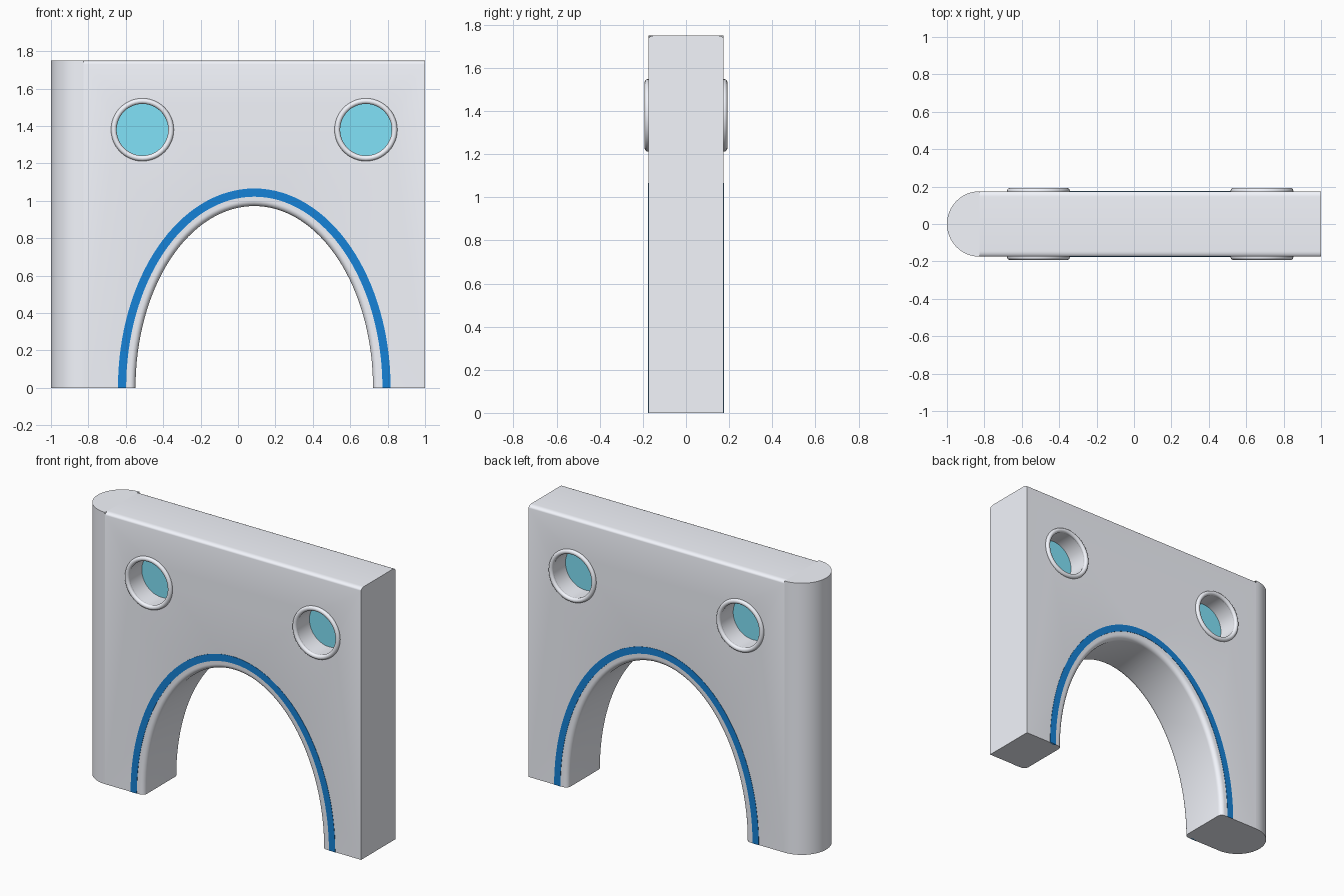
import bpy, bmesh
from math import sin, cos, pi

if "Cube" in bpy.data.objects:
    bpy.data.objects.remove(bpy.data.objects["Cube"])

T, H = 0.175, 1.75           # half thickness, height
SPLIT = -0.825               # where the rounded end begins
ARCH_X, ARCH_A, ARCH_B = 0.087, 0.635, 0.972
PORTS, PORT_Z, PORT_R = (-0.511, 0.684), 1.38, 0.14
R = 0.03                     # soft edge of the opening


def material(name, color):
    m = bpy.data.materials.new(name)
    m.diffuse_color = (*color, 1)
    m.use_nodes = True
    m.node_tree.nodes["Principled BSDF"].inputs["Base Color"].default_value = m.diffuse_color
    return m


pale = material("pale_stone", (0.90, 0.92, 0.98))
blue = material("band_blue", (0.008, 0.225, 0.68))
cyan = material("window_glass", (0.22, 0.76, 0.94))


def smooth(ob, mat):
    bpy.ops.object.select_all(action='DESELECT')
    ob.select_set(True)
    bpy.context.view_layer.objects.active = ob
    bpy.ops.object.shade_smooth_by_angle()
    ob.data.materials.append(mat)


def finish(name, bm, mat):
    bmesh.ops.recalc_face_normals(bm, faces=bm.faces)
    me = bpy.data.meshes.new(name)
    bm.to_mesh(me)
    bm.free()
    ob = bpy.data.objects.new(name, me)
    bpy.context.collection.objects.link(ob)
    smooth(ob, mat)


def arch(grow, n=64):
    """Half ellipse from the right foot to the left foot."""
    return [(ARCH_X + (ARCH_A + grow) * cos(pi * i / n),
             (ARCH_B + grow) * sin(pi * i / n)) for i in range(n + 1)]


def loft(bm, layers, skip=()):
    """Bridge closed (x, z) loops placed at successive y; return first and last."""
    loops = [[bm.verts.new((x, y, z)) for x, z in pts] for y, pts in layers]
    n = len(loops[0])
    for a, b in zip(loops, loops[1:]):
        for i in range(n):
            if i not in skip:
                j = (i + 1) % n
                bm.faces.new((a[i], a[j], b[j], b[i]))
    return loops[0], loops[-1]


def cap(bm, loops):
    """Fill a flat face with holes."""
    edges = []
    for lp in loops:
        for i, v in enumerate(lp):
            w = lp[(i + 1) % len(lp)]
            edges.append(bm.edges.get((v, w)) or bm.edges.new((v, w)))
    bmesh.ops.triangle_fill(bm, edges=edges, use_beauty=True, normal=(0, 1, 0))


# Wall with arched opening, softened edges and two round holes
def outline(ins):
    top = H - ins * 0.6
    return [(SPLIT, 0), (SPLIT, top), (1, top), (1, 0)] + arch(ins)


steps = [i * pi / 12 for i in range(7)]
front = [(-T + R * (1 - sin(a)), outline(R * (1 - cos(a)))) for a in reversed(steps)]
back = [(-y, pts) for y, pts in reversed(front)]
bm = bmesh.new()
ends = [loft(bm, front + back, skip=(0,))]
for px in PORTS:
    circle = [(px + PORT_R * cos(i * pi / 24), PORT_Z + PORT_R * sin(i * pi / 24))
              for i in range(48)]
    ends.append(loft(bm, [(-T, circle), (T, circle)]))
for side in (0, 1):
    cap(bm, [e[side] for e in ends])
finish("arched_wall", bm, pale)

# Half-round end of the wall
bm = bmesh.new()
rings = [[bm.verts.new((SPLIT - T * sin(pi * i / 32), -T * cos(pi * i / 32), z))
          for i in range(33)] for z in (0, H)]
for i in range(32):
    bm.faces.new((rings[0][i], rings[0][i + 1], rings[1][i + 1], rings[1][i]))
for r in rings:
    bm.faces.new(r)
finish("rounded_end", bm, pale)

# Blue bands around the arch, front and back
for name, s in (("front", -1), ("back", 1)):
    band = arch(0.094) + arch(0.05)[::-1]
    n = len(band)
    bm = bmesh.new()
    a, b = loft(bm, [(s * (T - 0.01), band), (s * (T + 0.002), band)])
    for i in range(n // 2 - 1):
        bm.faces.new((b[i], b[i + 1], b[n - 2 - i], b[n - 1 - i]))
    finish(name + "_arch_band", bm, blue)

# Round windows: glass and rims on both faces
for px in PORTS:
    bpy.ops.mesh.primitive_cylinder_add(vertices=48, radius=PORT_R, depth=0.1,
                                        location=(px, 0, PORT_Z), rotation=(pi / 2, 0, 0))
    bpy.context.object.name = "window_glass"
    smooth(bpy.context.object, cyan)
    for s in (-1, 1):
        bpy.ops.mesh.primitive_torus_add(major_segments=48, minor_segments=16,
                                         major_radius=0.153, minor_radius=0.015,
                                         location=(px, s * (T + 0.002), PORT_Z),
                                         rotation=(pi / 2, 0, 0))
        bpy.context.object.name = "window_rim"
        smooth(bpy.context.object, pale)
